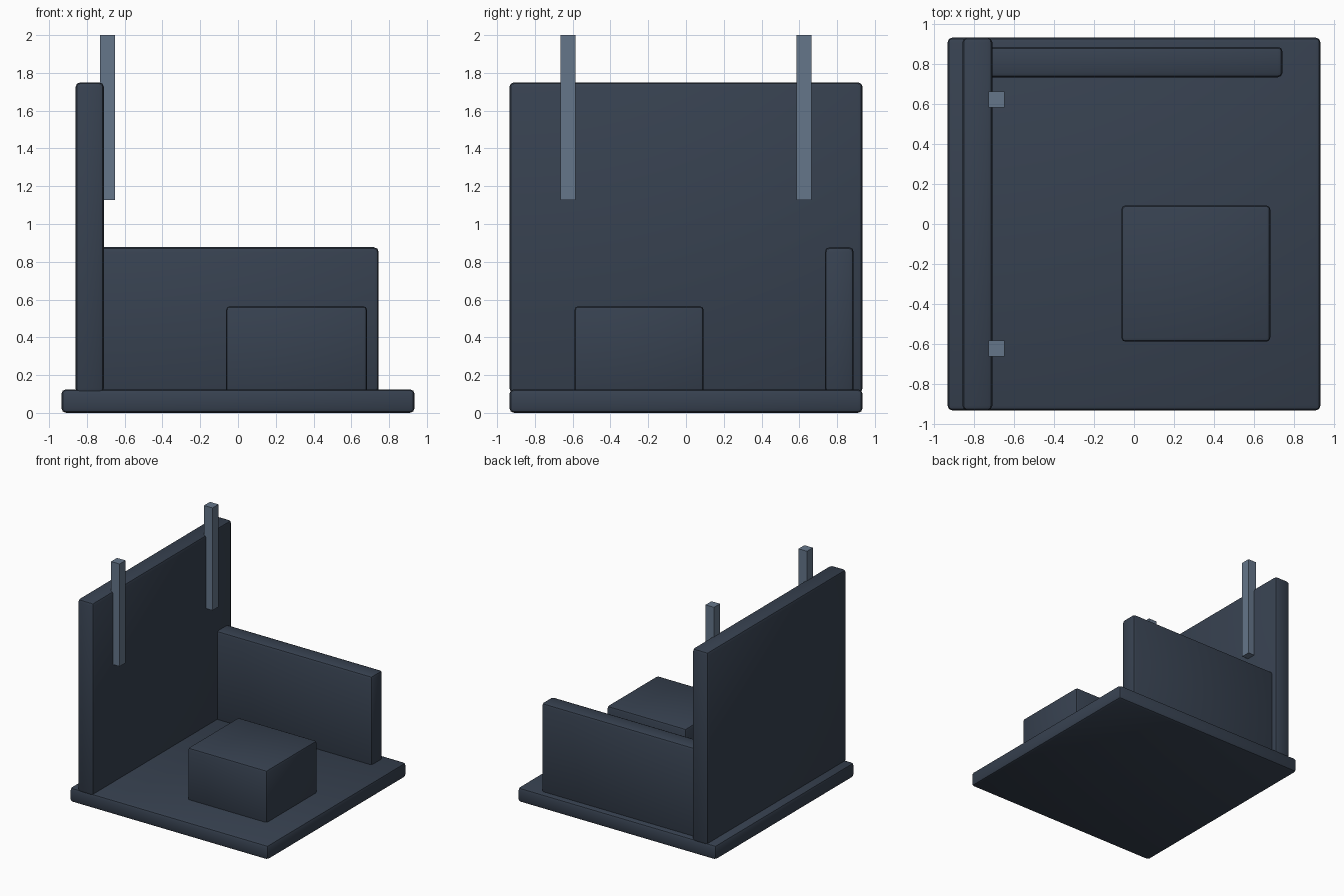
import bpy

if "Cube" in bpy.data.objects:
    bpy.data.objects.remove(bpy.data.objects["Cube"])


def material(name, rgb):
    m = bpy.data.materials.new(name)
    m.diffuse_color = (*rgb, 1)
    m.use_nodes = True
    m.node_tree.nodes["Principled BSDF"].inputs["Base Color"].default_value = m.diffuse_color
    return m


slate = material("dark_slate", (0.038, 0.053, 0.080))
steel = material("steel_blue", (0.130, 0.180, 0.255))


def box(name, lo, hi, mat, bevel=0.0):
    """Box between two corners, with optional rounded edges."""
    bpy.ops.mesh.primitive_cube_add(size=1, location=[(a + b) / 2 for a, b in zip(lo, hi)])
    ob = bpy.context.object
    ob.name = name
    ob.scale = [b - a for a, b in zip(lo, hi)]
    bpy.ops.object.transform_apply(location=False, rotation=False, scale=True)
    ob.data.materials.append(mat)
    if bevel:
        mod = ob.modifiers.new("rounded_edges", 'BEVEL')
        mod.width = bevel
        mod.segments = 2
        bpy.ops.object.modifier_apply(modifier=mod.name)
        bpy.ops.object.shade_smooth_by_angle()
    return ob


# Floor slab and the two walls
box("floor_slab", (-0.935, -0.935, 0), (0.935, 0.935, 0.125), slate, 0.025)
box("tall_wall", (-0.86, -0.935, 0.105), (-0.71, 0.935, 1.75), slate, 0.025)
box("low_wall", (-0.75, 0.735, 0.105), (0.745, 0.888, 0.877), slate, 0.025)

# Block standing on the floor
box("floor_block", (-0.063, -0.59, 0.105), (0.683, 0.093, 0.565), slate, 0.02)

# Pair of posts fixed to the inner face of the tall wall
for side, y in (("front", -0.625), ("back", 0.625)):
    box(side + "_post", (-0.73, y - 0.04, 1.127), (-0.65, y + 0.04, 2.0), steel)
